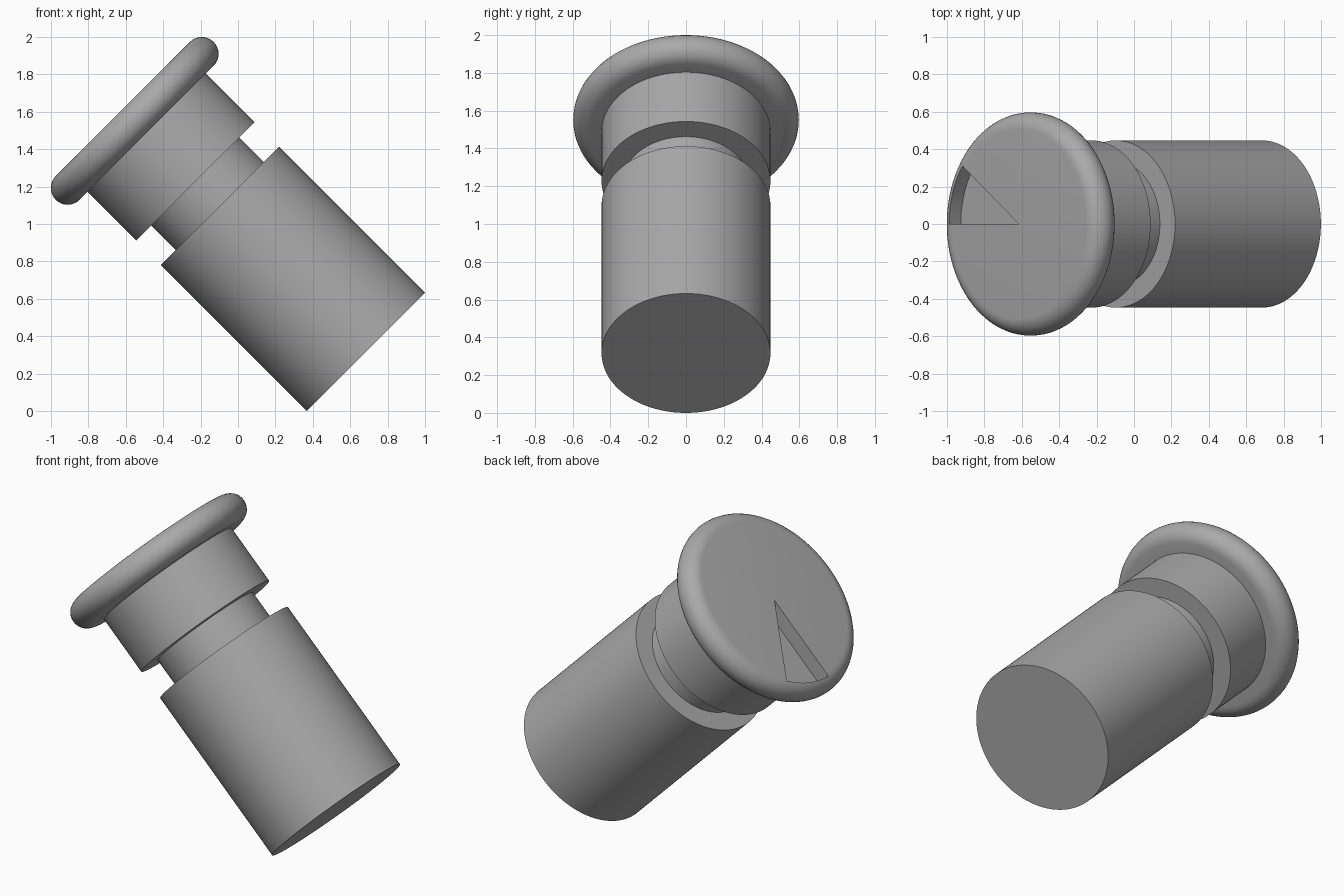
import bpy, bmesh, math
from mathutils import Matrix, Vector

cube = bpy.data.objects.get("Cube")
if cube:
    bpy.data.objects.remove(cube, do_unlink=True)

# Material
grey = bpy.data.materials.new("mid grey")
grey.use_nodes = True
colour = (0.4, 0.4, 0.4, 1)
grey.diffuse_color = colour
grey.node_tree.nodes["Principled BSDF"].inputs["Base Color"].default_value = colour

# Main dimensions along the plug's own axis
BODY_R, NECK_R = 0.447, 0.333
SHOULDER, COLLAR = 1.103, 1.288
RIM_Z, RIM_R, ROUND = 1.747, 0.507, 0.09
SLOT_R, SLOT_DEPTH, SLOT_ANGLE = 0.53, 0.092, math.radians(36)
SEGMENTS = 128


def add_object(name, bm):
    bmesh.ops.recalc_face_normals(bm, faces=bm.faces[:])
    mesh = bpy.data.meshes.new(name)
    bm.to_mesh(mesh)
    bm.free()
    mesh.materials.append(grey)
    obj = bpy.data.objects.new(name, mesh)
    bpy.context.collection.objects.link(obj)
    return obj


# Turned plug: body, neck groove, collar and round-edged flange
profile = [(BODY_R, 0), (BODY_R, SHOULDER), (NECK_R, SHOULDER),
           (NECK_R, COLLAR), (BODY_R, COLLAR), (BODY_R, RIM_Z - ROUND)]
for i in range(17):
    a = math.pi * (i / 16 - 0.5)
    profile.append((RIM_R + ROUND * math.cos(a), RIM_Z + ROUND * math.sin(a)))

bm = bmesh.new()
rings = []
for r, z in profile:
    rings.append([bm.verts.new((r * math.cos(t), r * math.sin(t), z))
                  for t in (math.tau * k / SEGMENTS for k in range(SEGMENTS))])
for low, high in zip(rings, rings[1:]):
    for k in range(SEGMENTS):
        n = (k + 1) % SEGMENTS
        bm.faces.new((low[k], low[n], high[n], high[k]))
bm.faces.new(rings[0])
bm.faces.new(rings[-1])
plug = add_object("flanged_plug", bm)

# Wedge-shaped slot cut into the flange face
top = RIM_Z + ROUND
bm = bmesh.new()
outline = [bm.verts.new((0, 0, top - SLOT_DEPTH))]
for k in range(13):
    t = math.pi - SLOT_ANGLE * k / 12
    outline.append(bm.verts.new((SLOT_R * math.cos(t), SLOT_R * math.sin(t), top - SLOT_DEPTH)))
floor = bm.faces.new(outline)
lifted = bmesh.ops.extrude_face_region(bm, geom=[floor])["geom"]
bmesh.ops.translate(bm, vec=Vector((0, 0, 0.3)),
                    verts=[v for v in lifted if isinstance(v, bmesh.types.BMVert)])
cutter = add_object("slot_cutter", bm)
cutter.hide_render = True

cut = plug.modifiers.new("slot", 'BOOLEAN')
cut.operation = 'DIFFERENCE'
cut.solver = 'EXACT'
cut.object = cutter
bpy.context.view_layer.objects.active = plug
plug.select_set(True)
bpy.ops.object.modifier_apply(modifier=cut.name)
bpy.data.objects.remove(cutter, do_unlink=True)

# Tilt the plug and smooth its round surfaces
plug.data.transform(Matrix.Translation((0.683, 0, 0.316))
                    @ Matrix.Rotation(math.radians(-45), 4, 'Y'))
bpy.ops.object.shade_smooth_by_angle(angle=math.radians(30))
